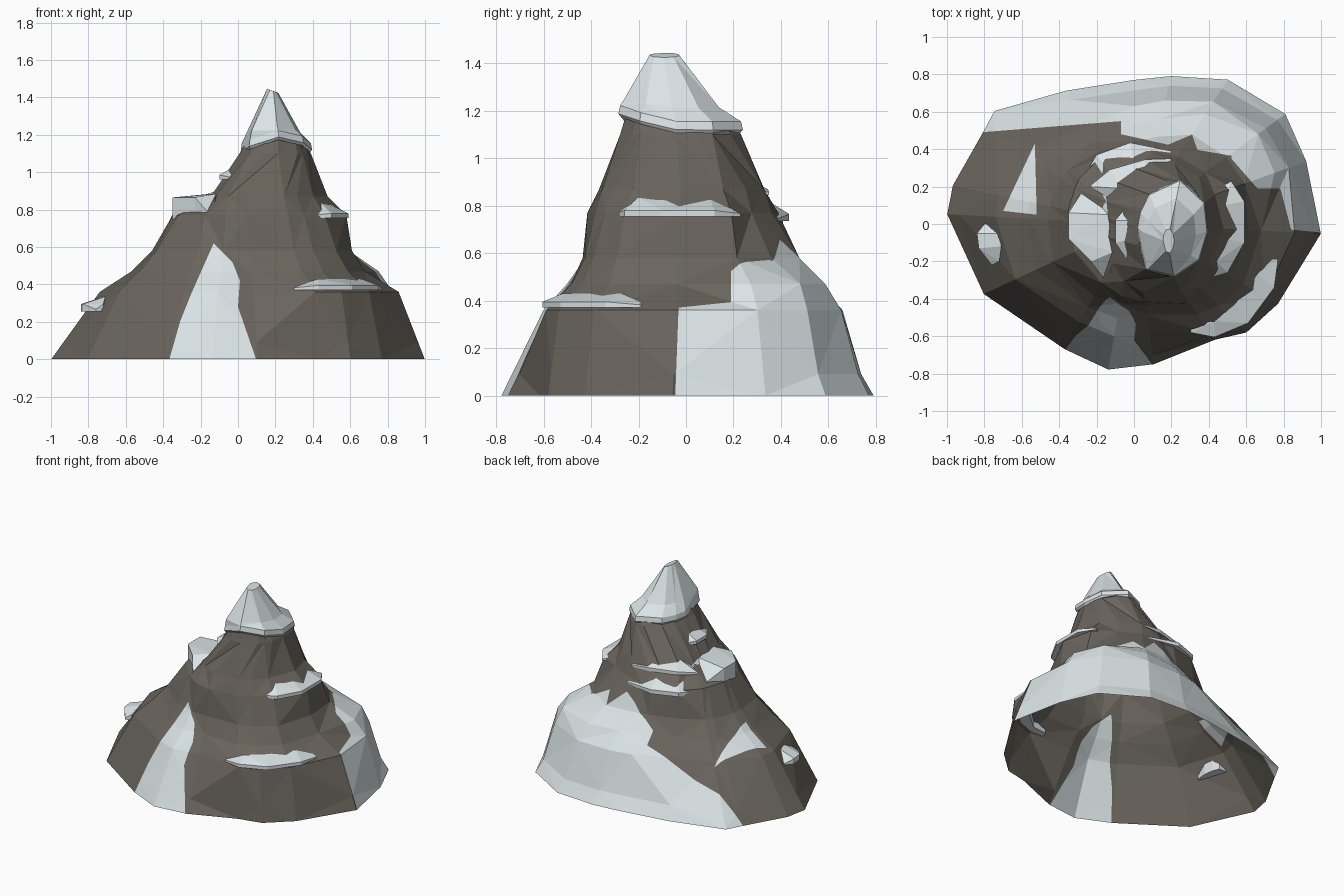
import bpy, bmesh, math
from mathutils import Vector

if "Cube" in bpy.data.objects:
    bpy.data.objects.remove(bpy.data.objects["Cube"])


def material(name, rgb):
    m = bpy.data.materials.new(name)
    m.diffuse_color = (*rgb, 1)
    m.use_nodes = True
    m.node_tree.nodes["Principled BSDF"].inputs["Base Color"].default_value = m.diffuse_color
    return m


ROCK = material("rock brown", (0.143, 0.129, 0.108))
SNOW = material("snow pale", (0.70, 0.77, 0.79))


def finish(name, bm, mats):
    bmesh.ops.recalc_face_normals(bm, faces=bm.faces)
    me = bpy.data.meshes.new(name)
    bm.to_mesh(me)
    bm.free()
    for m in mats:
        me.materials.append(m)
    ob = bpy.data.objects.new(name, me)
    bpy.context.collection.objects.link(ob)
    return ob


def loft(rings, cap=True):
    """Skin closed rings of points with triangles."""
    bm = bmesh.new()
    rows = [[bm.verts.new(p) for p in r] for r in rings]
    n = len(rows[0])
    for k, (lo, hi) in enumerate(zip(rows, rows[1:])):
        for i in range(n):
            a, b, c, d = lo[i], lo[(i + 1) % n], hi[(i + 1) % n], hi[i]
            if (i + k) % 2:
                bm.faces.new((a, b, c)), bm.faces.new((a, c, d))
            else:
                bm.faces.new((a, b, d)), bm.faces.new((b, c, d))
    if cap:
        bm.faces.new(rows[-1])
    return bm


ANG = [math.radians(a) for a in (-3, 20, 36, 57, 76, 90, 117, 141, 148, 168,
                                 177, 205, 241, 260, 278, 305, 316, 331)]


def toward(a, degrees):
    """1 in the given compass direction, fading to 0 at right angles."""
    return max(0, math.cos(a - math.radians(degrees)))


def ring(z, cx, cy, radii, rise=0):
    """Ring of points; rise lifts it on the front of the summit."""
    return [(cx + r * math.cos(a), cy + r * math.sin(a), z + rise * .07 * toward(a, 285) ** 4)
            for a, r in zip(ANG, radii)]


# Mountain body: irregular rings, open underneath
R0 = (1.0, .98, 1.0, .92, .815, .77, .80, .96, .945, .99, 1.0, .886, .765, .79, .757, .755, .835, .88)
R1 = (.86, .88, .87, .78, .68, .63, .58, .66, .68, .74, .74, .70, .60, .61, .57, .72, .77, .80)
R1B = (.68, .80, .82, .70, .58, .53, .49, .55, .55, .57, .57, .58, .51, .51, .49, .59, .63, .67)
R2 = (.61, .63, .61, .57, .48, .44, .43, .46, .46, .46, .46, .48, .44, .43, .44, .52, .56, .60)
R3 = (.58, .56, .47, .43, .40, .40, .40, .38, .37, .36, .35, .35, .36, .39, .42, .47, .49, .53)
R4 = (.48, .46, .43, .39, .34, .30, .26, .19, .17, .15, .14, .16, .24, .31, .37, .43, .44, .46)
R5 = (.21, .22, .24, .26, .27, .26, .21, .18, .17, .16, .16, .19, .24, .25, .25, .24, .23, .22)
body = loft([ring(0, 0, 0, R0),
             ring(.09, 0, 0, [.75 * a + .25 * b - .02 * (.5 < t < 2) for a, b, t in zip(R0, R1, ANG)]),
             ring(.36, 0, 0, R1), ring(.47, 0, 0, R1B), ring(.58, 0, 0, R2),
             ring(.77, 0, 0, R3), ring(.87, 0, 0, R4),
             ring(1.10, .18, -.03, R5),
             ring(1.14, .18, -.03, [r * .87 for r in R5], 1)])


def paint_snow(bm, poly, axes, where):
    """Cut a convex outline (seen along one axis) into the body and colour it."""
    u, v = axes
    pairs = list(zip(poly, poly[1:] + poly[:1]))
    for p, q in pairs:
        co, no = Vector((0, 0, 0)), Vector((0, 0, 0))
        co[u], co[v] = p
        no[u], no[v] = q[1] - p[1], p[0] - q[0]
        region = [f for f in bm.faces if where(f.calc_center_median())]
        geom = set(region)
        for f in region:
            geom.update(f.edges)
            geom.update(f.verts)
        bmesh.ops.bisect_plane(bm, geom=list(geom), plane_co=co, plane_no=no, dist=1e-5)
    for f in bm.faces:
        c = f.calc_center_median()
        side = [(q[0] - p[0]) * (c[v] - p[1]) - (q[1] - p[1]) * (c[u] - p[0]) for p, q in pairs]
        if where(c) and max(side) <= 1e-5:
            f.material_index = 1


def front(c):
    return c.y < -.25 and c.z < .78


def low(c):
    return c.z < .68 and c.y > -.25


# Snow tongue running down the front
paint_snow(body, [(-.37, -.01), (-.31, .2), (0, .28), (.1, -.01)], (0, 2), front)
paint_snow(body, [(-.31, .2), (-.25, .35), (-.13, .62), (-.03, .52), (.01, .42), (0, .28)], (0, 2), front)
# Broad snow field round the back and right
paint_snow(body, [(1.1, -.055), (.84, -.03), (.78, .2), (1.1, .2)], (0, 1), low)
paint_snow(body, [(1.1, .19), (.66, .19), (.52, .35), (.52, 1), (1.1, 1)], (0, 1), low)
paint_snow(body, [(.55, .36), (.2, .42), (-.07, .48), (-.07, 1), (.55, 1)], (0, 1), low)
paint_snow(body, [(-.07, .55), (-.82, .49), (-.82, 1), (-.07, 1)], (0, 1), low)
# Small snow triangle on the left slope
paint_snow(body, [(-.70, .07), (-.53, .43), (-.52, .05)], (0, 1), low)
finish("mountain_body", body, [ROCK, SNOW])

# Snow cap: thin lip, narrow shoulder and a summit ridge, in coarse facets
summit = [(.185 + .03 * math.cos(a), -.09 + .065 * math.sin(a), 1.435 - .01 * math.cos(a)) for a in ANG]
cap_rings = [ring(1.105, .18, -.03, [r * .98 for r in R5], 1),
             ring(1.12, .18, -.03, [r * 1.03 for r in R5], 1),
             ring(1.155, .18, -.03, R5, 1),
             ring(1.215, .18, -.05, [r * (.72 + .2 * toward(a, 235)) for a, r in zip(ANG, R5)], .4),
             summit]
cap = loft([r[::2] for r in cap_rings])
finish("snow_cap", cap, [SNOW])


# Snow ledges: a short lip with a sloping top, tapering at both ends into the rock
def ledge(name, outer, inner, z0, z1, z2):
    sections = []
    last = len(outer) - 1
    for k, (o, i) in enumerate(zip(outer, inner)):
        end = k in (0, last)
        sections.append([(*o, z0), (*o, z0 + .012 if end else z1),
                         (*i, z1 if end else z2), (*i, z0)])
    bm = loft(sections)
    bmesh.ops.holes_fill(bm, edges=[e for e in bm.edges if e.is_boundary])
    finish(name, bm, [SNOW])


ledge("front_right_ledge",
      [(.30, -.58), (.43, -.605), (.61, -.53), (.75, -.34), (.77, -.19)],
      [(.32, -.53), (.43, -.52), (.54, -.43), (.66, -.27), (.74, -.19)], .37, .395, .43)
ledge("right_ledge",
      [(.37, -.30), (.50, -.26), (.59, -.10), (.59, .12), (.52, .23)],
      [(.37, -.27), (.44, -.20), (.48, -.08), (.47, .10), (.47, .2)], .755, .78, .835)
ledge("left_shoulder",
      [(-.26, .20), (-.35, .06), (-.35, -.08), (-.23, -.20), (-.14, -.32)],
      [(-.15, .15), (-.14, .05), (-.12, -.06), (-.11, -.15), (-.12, -.24)], .75, .865, .885)
ledge("back_ledge",
      [(-.29, .22), (-.20, .37), (-.02, .435), (.20, .39)],
      [(-.19, .18), (-.13, .27), (0, .33), (.19, .35)], .735, .765, .83)
ledge("upper_back_ledge",
      [(-.24, .20), (-.13, .29), (.06, .345), (.20, .35)],
      [(-.12, .13), (-.06, .19), (.06, .25), (.18, .28)], .845, .87, .92)
ledge("upper_left_ledge",
      [(-.03, -.20), (-.10, -.10), (-.10, .02), (-.01, .13)],
      [(.01, -.18), (0, -.08), (0, .02), (.03, .1)], .96, .985, 1.04)
ledge("low_left_patch",
      [(-.80, 0), (-.84, -.05), (-.83, -.13), (-.76, -.22)],
      [(-.74, 0), (-.72, -.05), (-.71, -.12), (-.72, -.20)], .255, .295, .335)
